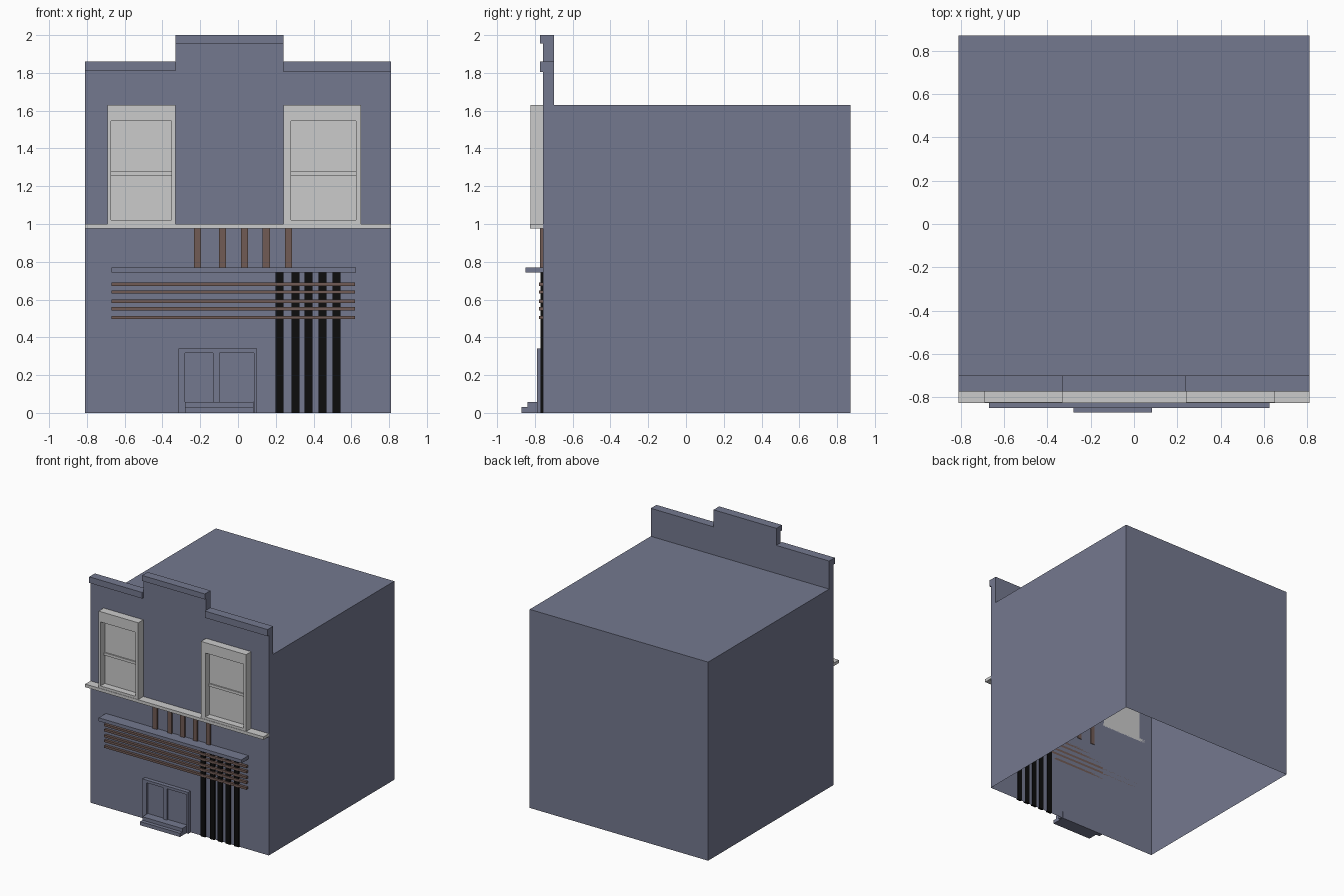
import bpy, bmesh

if "Cube" in bpy.data.objects:
    bpy.data.objects.remove(bpy.data.objects["Cube"])


def material(name, rgb):
    m = bpy.data.materials.new(name)
    m.diffuse_color = (*rgb, 1)
    m.use_nodes = True
    m.node_tree.nodes["Principled BSDF"].inputs["Base Color"].default_value = m.diffuse_color
    return m


BLUE = material("slate_blue", (0.175, 0.19, 0.275))
GREY = material("light_grey", (0.6, 0.6, 0.6))
BROWN = material("brown", (0.165, 0.105, 0.09))
BLACK = material("black", (0.004, 0.004, 0.004))

W, FRONT, BACK, ROOF = 0.81, -0.757, 0.87, 1.63


def finish(name, bm, mat):
    mesh = bpy.data.meshes.new(name)
    bm.to_mesh(mesh)
    bm.free()
    mesh.materials.append(mat)
    ob = bpy.data.objects.new(name, mesh)
    bpy.context.collection.objects.link(ob)


def boxes(name, mat, items):
    """One object made of boxes given as (x0, x1, y0, y1, z0, z1)."""
    bm = bmesh.new()
    for x0, x1, y0, y1, z0, z1 in items:
        vs = bmesh.ops.create_cube(bm, size=1)["verts"]
        for v in vs:
            v.co = (x0 if v.co.x < 0 else x1,
                    y0 if v.co.y < 0 else y1,
                    z0 if v.co.z < 0 else z1)
    finish(name, bm, mat)


# Shell: open-bottomed box whose front wall has window and door openings
holes = [(-0.69, -0.33, 0.98, 1.63), (0.24, 0.65, 0.98, 1.63),
         (-0.315, 0.10, 0.0, 0.34)]
bm = bmesh.new()


def quad(*pts):
    bm.faces.new([bm.verts.new(p) for p in pts])


xs = sorted({-W, W} | {h[0] for h in holes} | {h[1] for h in holes})
zs = [0, 0.34, 0.98, ROOF]
for x0, x1 in zip(xs, xs[1:]):
    for z0, z1 in zip(zs, zs[1:]):
        cx, cz = (x0 + x1) / 2, (z0 + z1) / 2
        if not any(a < cx < b and c < cz < d for a, b, c, d in holes):
            quad((x0, FRONT, z0), (x1, FRONT, z0), (x1, FRONT, z1), (x0, FRONT, z1))
quad((W, FRONT, 0), (W, BACK, 0), (W, BACK, ROOF), (W, FRONT, ROOF))
quad((-W, BACK, 0), (-W, FRONT, 0), (-W, FRONT, ROOF), (-W, BACK, ROOF))
quad((W, BACK, 0), (-W, BACK, 0), (-W, BACK, ROOF), (W, BACK, ROOF))
quad((-W, FRONT, ROOF), (W, FRONT, ROOF), (W, BACK, ROOF), (-W, BACK, ROOF))
bmesh.ops.remove_doubles(bm, verts=bm.verts, dist=0.0001)
finish("building_shell", bm, BLUE)

# Stepped parapet: extruded profile
bm = bmesh.new()
profile = [(-W, ROOF), (W, ROOF), (W, 1.86), (0.24, 1.86), (0.24, 2),
           (-0.33, 2), (-0.33, 1.86), (-W, 1.86)]
face = bm.faces.new([bm.verts.new((x, FRONT, z)) for x, z in profile])
ext = bmesh.ops.extrude_face_region(bm, geom=[face], use_keep_orig=True)
for v in ext["geom"]:
    if isinstance(v, bmesh.types.BMVert):
        v.co.y = -0.70
bmesh.ops.recalc_face_normals(bm, faces=bm.faces)
finish("parapet", bm, BLUE)

# Cornice strips along the parapet top
boxes("cornice", BLUE, [(-W, -0.33, -0.773, FRONT, 1.81, 1.86),
                        (-0.33, 0.24, -0.773, FRONT, 1.955, 2.0),
                        (0.24, W, -0.773, FRONT, 1.805, 1.86)])


# Sash windows: deep surround, recessed panes and a meeting rail
def window(name, x0, x1, i0, i1):
    z0, z1, b, t, y = 1.0, 1.63, 1.02, 1.545, -0.823
    boxes(name + "_surround", GREY, [(x0, i0, y, FRONT, z0, z1),
                                     (i1, x1, y, FRONT, z0, z1),
                                     (i0, i1, y, FRONT, t, z1),
                                     (i0, i1, y, FRONT, z0, b)])
    boxes(name + "_panes", GREY, [(i0, i1, -0.768, FRONT, b, t),
                                  (i0, i1, -0.778, -0.768, 1.255, 1.277)])


window("left_window", -0.69, -0.33, -0.672, -0.353)
window("right_window", 0.24, 0.65, 0.28, 0.625)

# Full-width window sill and the ledge below it
boxes("window_sill", GREY, [(-W, W, -0.826, FRONT, 0.975, 1.0)])
boxes("shop_ledge", BLUE, [(-0.67, 0.625, -0.85, FRONT, 0.742, 0.77)])

# Brown slats
boxes("upright_slats", BROWN, [(x - 0.019, x + 0.019, -0.772, -0.752, 0.77, 0.975)
                               for x in (-0.215, -0.082, 0.035, 0.15, 0.268)])
boxes("level_slats", BROWN, [(-0.67, 0.62, -0.778, FRONT, z - 0.009, z + 0.009)
                             for z in (0.682, 0.64, 0.592, 0.552, 0.505)])

# Black bars beside the door
boxes("black_bars", BLACK, [(x - 0.021, x + 0.021, -0.77, -0.752, 0, 0.742)
                            for x in (0.22, 0.304, 0.373, 0.447, 0.522)])

# Double door: frame, recessed leaves, steps
boxes("door_frame", BLUE, [(-0.315, -0.28, -0.79, FRONT, 0, 0.34),
                           (0.085, 0.10, -0.79, FRONT, 0, 0.34),
                           (-0.28, 0.085, -0.79, FRONT, 0.318, 0.34),
                           (-0.133, -0.097, -0.785, FRONT, 0.058, 0.318)])
boxes("door_leaves", BLUE, [(-0.28, -0.133, -0.77, FRONT, 0.058, 0.318),
                            (-0.097, 0.085, -0.77, FRONT, 0.058, 0.318)])
boxes("door_steps", BLUE, [(-0.28, 0.082, -0.87, FRONT, 0, 0.03),
                           (-0.28, 0.082, -0.84, FRONT, 0.03, 0.058)])
